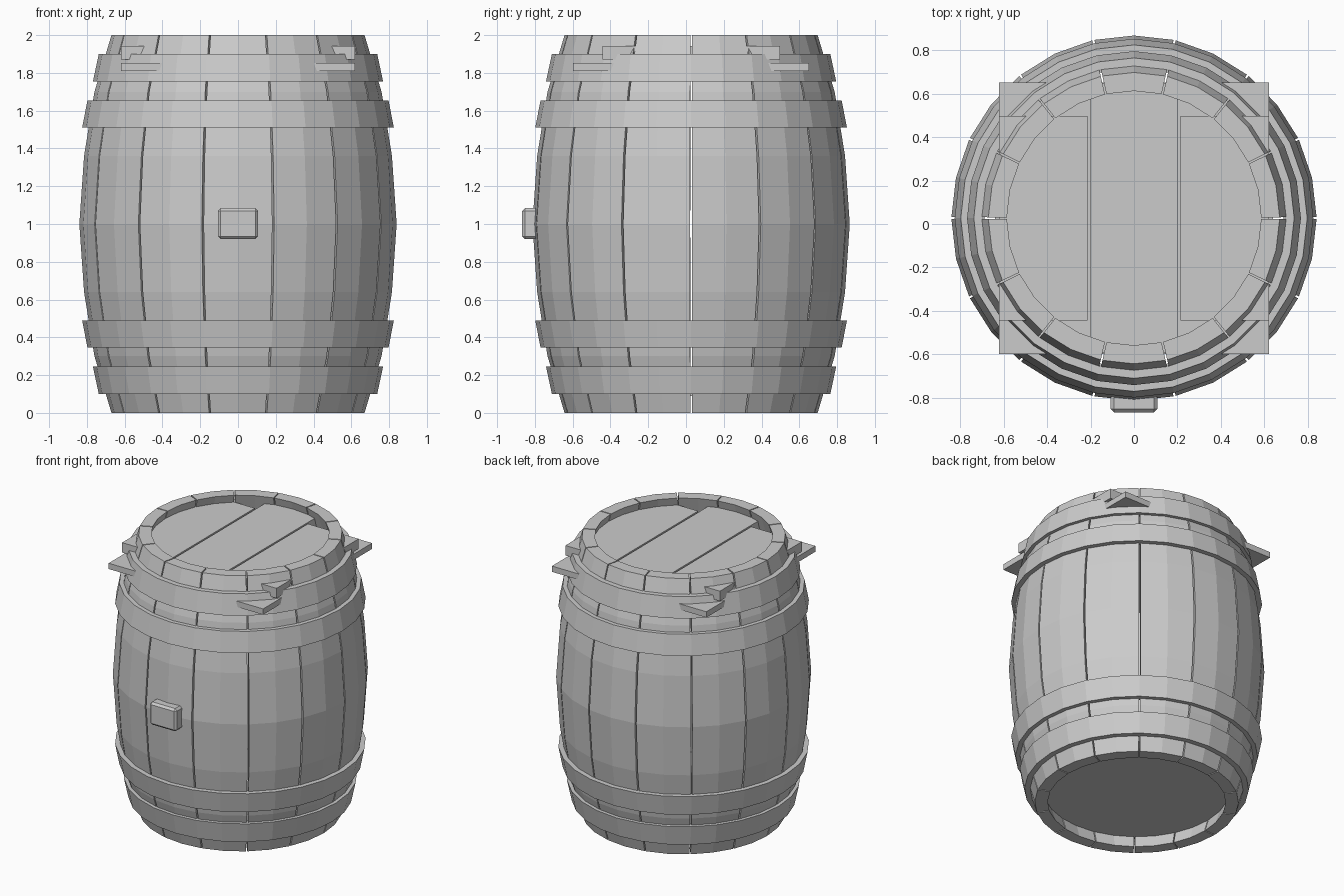
import bpy, bmesh
from math import pi, cos, sin

if "Cube" in bpy.data.objects:
    bpy.data.objects.remove(bpy.data.objects["Cube"])

CY = 0.027          # barrel axis, offset to balance the bung
N = 14              # staves
PROFILE = [(0.67, 0), (0.76, 0.3), (0.815, 0.64), (0.84, 1.0),
           (0.815, 1.36), (0.76, 1.7), (0.67, 2.0)]
THICK = 0.085


def sweep(name, section, angles, closed=False):
    """Sweep a closed (radius, z) section through a list of angles."""
    bm = bmesh.new()
    rings = [[bm.verts.new((r * cos(a), r * sin(a) + CY, z)) for r, z in section]
             for a in angles]
    m = len(section)
    count = len(rings) if closed else len(rings) - 1
    for i in range(count):
        p, q = rings[i], rings[(i + 1) % len(rings)]
        for j in range(m):
            k = (j + 1) % m
            bm.faces.new((p[j], q[j], q[k], p[k]))
    if not closed:
        # side walls as quads between outer and inner profile
        for ring in (rings[0], rings[-1]):
            for j in range(m // 2 - 1):
                bm.faces.new((ring[j], ring[j + 1], ring[m - 2 - j], ring[m - 1 - j]))
    bmesh.ops.recalc_face_normals(bm, faces=bm.faces)
    me = bpy.data.meshes.new(name)
    bm.to_mesh(me)
    bm.free()
    ob = bpy.data.objects.new(name, me)
    bpy.context.collection.objects.link(ob)
    return ob


def box(name, x0, x1, y0, y1, z0, z1, bevel=0):
    bpy.ops.mesh.primitive_cube_add(
        size=1, location=((x0 + x1) / 2, (y0 + y1) / 2, (z0 + z1) / 2))
    ob = bpy.context.object
    ob.name = name
    ob.scale = (x1 - x0, y1 - y0, z1 - z0)
    bpy.ops.object.transform_apply(location=False, rotation=False, scale=True)
    if bevel:
        mod = ob.modifiers.new("bevel", 'BEVEL')
        mod.width = bevel
        mod.segments = 1
    return ob


# Staves: bulging boards with thin gaps between them
section = PROFILE + [(r - THICK, z) for r, z in reversed(PROFILE)]
step = 2 * pi / N
gap = 0.006
for i in range(N):
    a = i * step
    sweep(f"stave_{i + 1}", section, [a + gap, a + step / 2, a + step - gap])

# Hoops: tapered bands, mirrored top and bottom
full = [i * pi / N for i in range(2 * N)]
for label, z0, z1, r0, r1 in (("end", 0.10, 0.245, 0.737, 0.768),
                              ("inner", 0.345, 0.49, 0.797, 0.825)):
    band = [(r0, z0), (r1, z1), (r1 - 0.05, z1), (r0 - 0.05, z0)]
    sweep(f"{label}_hoop_bottom", band, full, True)
    sweep(f"{label}_hoop_top", [(r, 2 - z) for r, z in band], full, True)

# Recessed bottom head
bpy.ops.mesh.primitive_cylinder_add(vertices=2 * N, radius=0.64, depth=0.05,
                                    location=(0, CY, 0.115))
bpy.context.object.name = "bottom_head"

# Lid: square under-board and three planks, corners poking through the staves
box("lid_underboard", -0.62, 0.62, CY - 0.625, CY + 0.625, 1.81, 1.852)
box("lid_plank_middle", -0.20, 0.20, CY - 0.62, CY + 0.62, 1.87, 1.942)
box("lid_plank_left", -0.62, -0.213, CY - 0.47, CY + 0.47, 1.87, 1.942)
box("lid_plank_right", 0.213, 0.62, CY - 0.47, CY + 0.47, 1.87, 1.942)

# Bung on the front
box("bung", -0.107, 0.107, -0.867, -0.75, 0.92, 1.085, 0.015)
